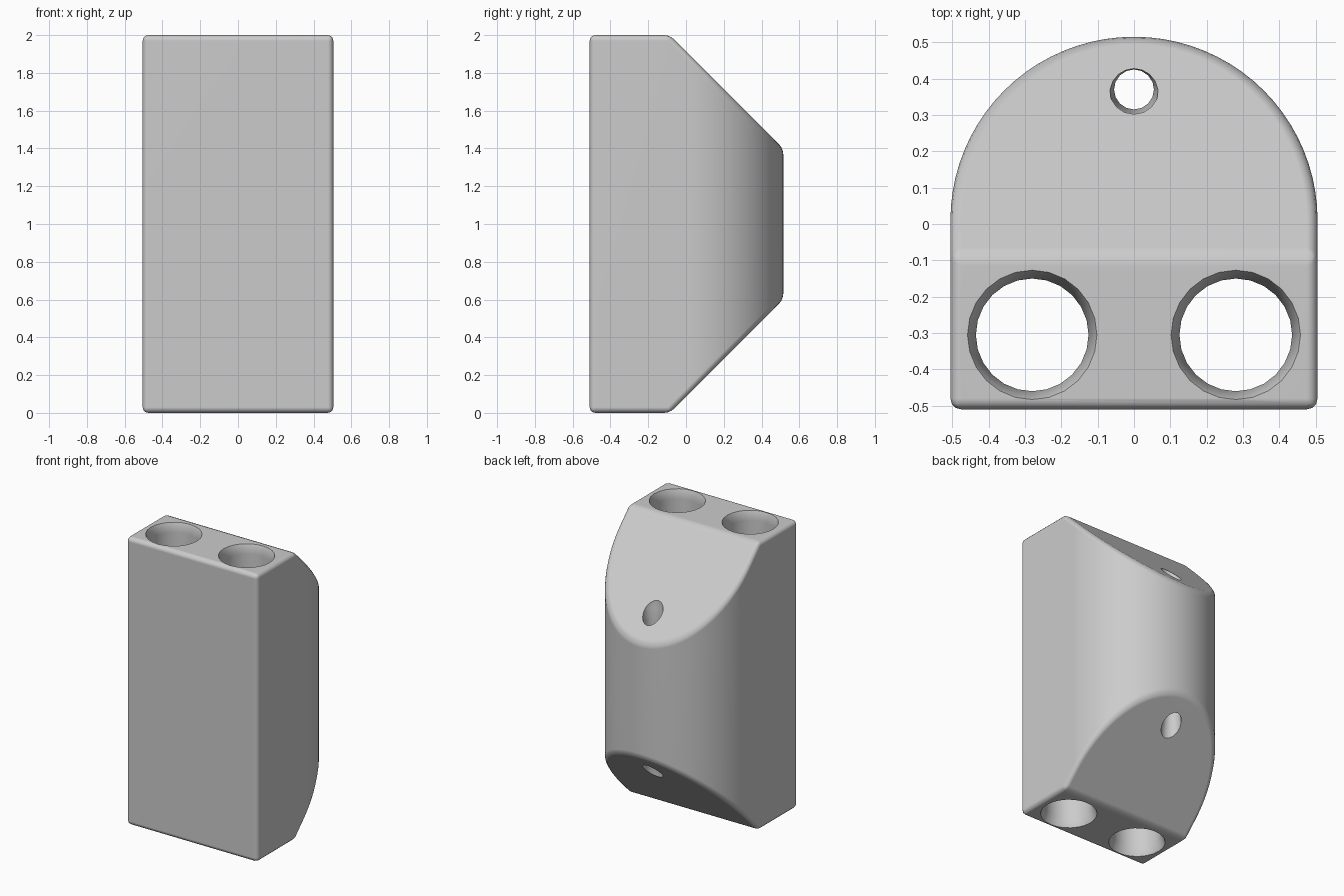
import bpy
import bmesh
from math import cos, sin, pi, radians
from mathutils import Vector

if "Cube" in bpy.data.objects:
    bpy.data.objects.remove(bpy.data.objects["Cube"], do_unlink=True)

HALF, FRONT, ARC_Y, HEIGHT = 0.505, -0.51, 0.01, 2.0

grey = bpy.data.materials.new("light_grey")
grey.use_nodes = True
color = (0.6, 0.6, 0.6, 1)
grey.diffuse_color = color
grey.node_tree.nodes["Principled BSDF"].inputs["Base Color"].default_value = color


def make_object(name, bm):
    bmesh.ops.recalc_face_normals(bm, faces=bm.faces)
    mesh = bpy.data.meshes.new(name)
    bm.to_mesh(mesh)
    bm.free()
    obj = bpy.data.objects.new(name, mesh)
    bpy.context.collection.objects.link(obj)
    mesh.materials.append(grey)
    return obj


def skin_rings(rings):
    """Closed solid through a stack of matching point rings."""
    bm = bmesh.new()
    loops = [[bm.verts.new(p) for p in ring] for ring in rings]
    n = len(loops[0])
    for low, high in zip(loops, loops[1:]):
        for i in range(n):
            j = (i + 1) % n
            bm.faces.new((low[i], low[j], high[j], high[i]))
    bm.faces.new(loops[0][::-1])
    bm.faces.new(loops[-1])
    return bm


def hole_cutter(name, x, y, radius, flare, inner, outer, sides):
    """Vertical shaft that widens from height inner to outer, at both ends."""
    steps = [(inner, radius), (outer, flare), (HEIGHT + 0.1, flare)]
    steps = [(HEIGHT - z, r) for z, r in reversed(steps)] + steps
    rings = [[(x + r * cos(2 * pi * i / sides), y + r * sin(2 * pi * i / sides), z)
              for i in range(sides)] for z, r in steps]
    cutter = make_object(name, skin_rings(rings))
    cutter.hide_render = True
    return cutter


# Body: arched outline extruded upward, with sloped cuts at the rear
outline = [(-HALF, FRONT), (HALF, FRONT)]
outline += [(HALF * cos(pi * i / 40), ARC_Y + HALF * sin(pi * i / 40)) for i in range(41)]
bm = skin_rings([[(x, y, z) for x, y in outline] for z in (0, HEIGHT)])
for z, direction in ((HEIGHT, 1), (0, -1)):
    cut = bmesh.ops.bisect_plane(
        bm, geom=bm.verts[:] + bm.edges[:] + bm.faces[:],
        plane_co=Vector((0, -0.085, z)), plane_no=Vector((0, 1, direction)),
        clear_outer=True)
    rim = [e for e in cut["geom_cut"] if isinstance(e, bmesh.types.BMEdge)]
    bmesh.ops.contextual_create(bm, geom=rim)
body = make_object("body", bm)

# Rounded outer edges
bevel = body.modifiers.new("rounding", "BEVEL")
bevel.width = 0.03
bevel.segments = 3
bevel.limit_method = "ANGLE"
bevel.angle_limit = radians(25)

# Two wide shafts at the front and one narrow shaft at the rear
cutters = [hole_cutter("wide_hole_" + side, x, -0.305, 0.155, 0.178, 1.94, 2.0, 24)
           for side, x in (("left", 0.28), ("right", -0.28))]
cutters.append(hole_cutter("narrow_hole", 0, 0.37, 0.055, 0.068, 1.47, 1.56, 16))
for cutter in cutters:
    mod = body.modifiers.new(cutter.name, "BOOLEAN")
    mod.operation = "DIFFERENCE"
    mod.solver = "EXACT"
    mod.object = cutter

# Apply the modifiers, then remove the helpers
bpy.context.view_layer.update()
evaluated = body.evaluated_get(bpy.context.evaluated_depsgraph_get())
finished = bpy.data.meshes.new_from_object(evaluated)
body.modifiers.clear()
body.data = finished
for cutter in cutters:
    bpy.data.objects.remove(cutter, do_unlink=True)

# Smooth shading with crisp hole rims
bpy.ops.object.select_all(action="DESELECT")
body.select_set(True)
bpy.context.view_layer.objects.active = body
bpy.ops.object.shade_smooth_by_angle(angle=radians(35))
weighted = body.modifiers.new("even_shading", "WEIGHTED_NORMAL")
weighted.keep_sharp = True
